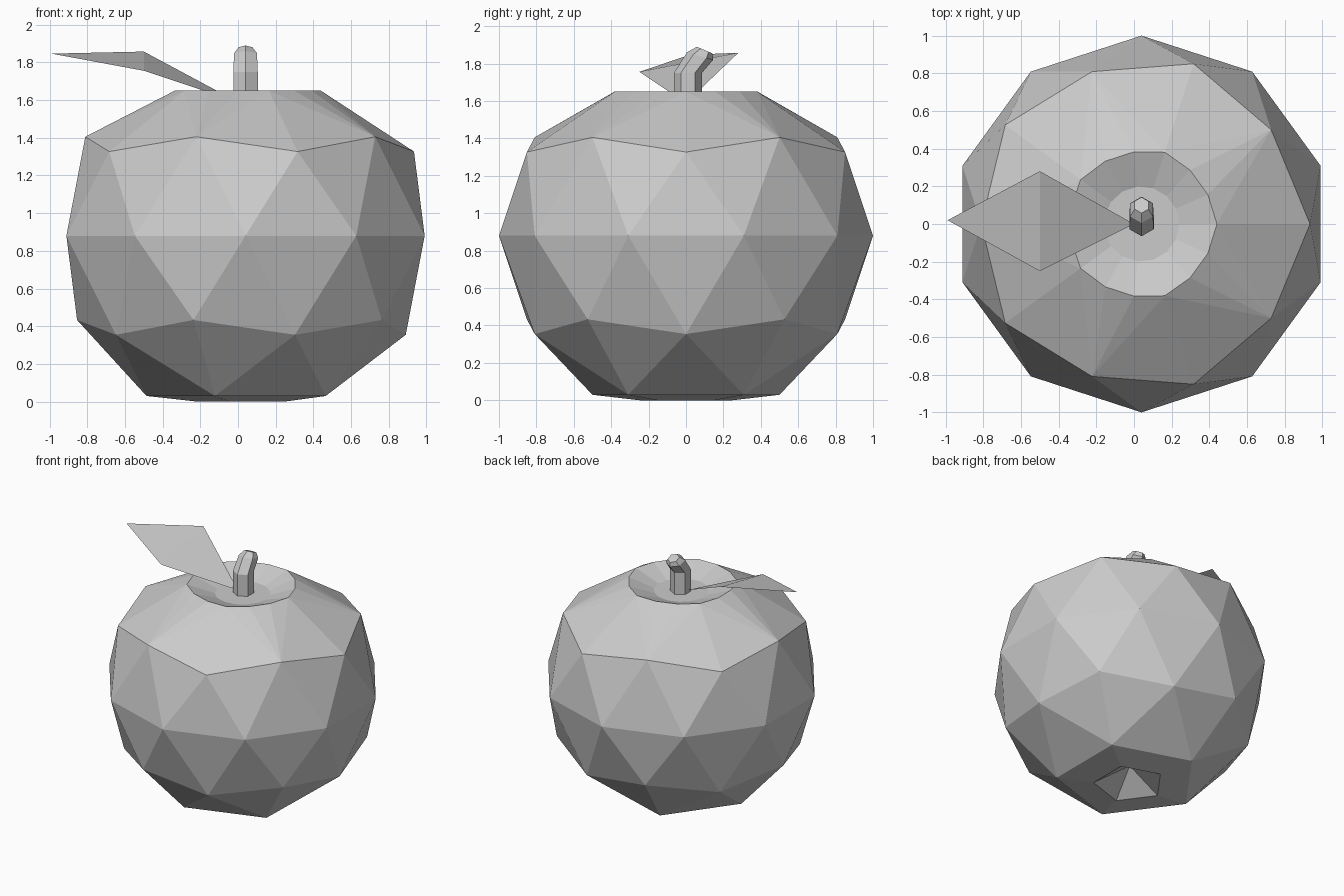
import bpy, bmesh
from math import sin, cos, pi, atan2
from mathutils import Vector

if "Cube" in bpy.data.objects:
    bpy.data.objects.remove(bpy.data.objects["Cube"])

CX, CZ = 0.04, 0.88


def finish(name, bm):
    bmesh.ops.recalc_face_normals(bm, faces=bm.faces[:])
    me = bpy.data.meshes.new(name)
    bm.to_mesh(me)
    bm.free()
    ob = bpy.data.objects.new(name, me)
    bpy.context.collection.objects.link(ob)
    return ob


def ring(bm, n, r, z, cx=0.0, cy=0.0, start=0.0, tilt=0.0):
    out = []
    for i in range(n):
        a = start + 2 * pi * i / n
        out.append(bm.verts.new((cx + r * cos(a), cy + r * sin(a), z - tilt * sin(a))))
    return out


def skin(bm, a, b):
    n = len(a)
    for i in range(n):
        j = (i + 1) % n
        bm.faces.new((a[i], a[j], b[j], b[i]))


def angle(v):
    return round(atan2(v.co.y, v.co.x), 4) % (2 * pi)


# Fruit: low-poly ball, crown replaced by a sunken rim
bm = bmesh.new()
bmesh.ops.create_icosphere(bm, subdivisions=2, radius=1)
bmesh.ops.delete(bm, geom=[v for v in bm.verts if v.co.z > 0.8], context='VERTS')
shoulder = sorted([v for v in bm.verts if v.co.z > 0.3], key=angle)
if angle(shoulder[-1]) > 2 * pi - 0.1:
    shoulder.insert(0, shoulder.pop())
rim = ring(bm, 15, 0.385, 0.77)
for k in range(5):
    low, high, nxt = shoulder[2 * k], shoulder[2 * k + 1], shoulder[(2 * k + 2) % 10]
    r = [rim[(3 * k + i) % 15] for i in range(4)]
    bm.faces.new((low, high, r[0]))
    for i in range(3):
        bm.faces.new((r[i], high, r[i + 1]))
    bm.faces.new((high, nxt, r[3]))
for v in rim[::3]:
    v.co.x *= 1.04
    v.co.y *= 1.04
dip = ring(bm, 15, 0.2, 0.70)
skin(bm, rim, dip)
bm.faces.new(dip)

# Hollow at the base
bm.verts.ensure_lookup_table()
pole = min(bm.verts, key=lambda v: v.co.z)
inset = bmesh.ops.inset_region(bm, faces=list(pole.link_faces), thickness=0.1)
pole = min(bm.verts, key=lambda v: v.co.xy.length + (10 if v.co.z > 0 else 0))
for e in pole.link_edges:
    v = e.other_vert(pole)
    d = Vector((v.co.x, v.co.y)).normalized() * 0.26
    v.co = (d.x, d.y, -CZ)
pole.co = (0, 0, -CZ + 0.15)
bmesh.ops.translate(bm, verts=bm.verts[:], vec=(CX, 0, CZ))
finish("fruit", bm)

# Stem: hexagonal, bending backwards
bm = bmesh.new()
rows = [(0.075, 1.55, 0.01, 0), (0.075, 1.75, 0.01, 0),
        (0.07, 1.84, 0.075, 0.02), (0.042, 1.872, 0.10, 0.018)]
loops = [ring(bm, 6, r, z, CX, y, pi / 6, t) for r, z, y, t in rows]
for a, b in zip(loops, loops[1:]):
    skin(bm, a, b)
bm.faces.new(loops[0])
bm.faces.new(loops[-1])
finish("stem", bm)

# Leaf: thin folded diamond
bm = bmesh.new()
base, side_a, tip, side_b = [bm.verts.new(p) for p in (
    (0.0, 0.0, 1.59), (-0.5, 0.28, 1.858), (-0.99, 0.02, 1.847), (-0.5, -0.25, 1.756))]
bm.faces.new((base, side_a, side_b))
bm.faces.new((side_a, tip, side_b))
finish("leaf", bm)
